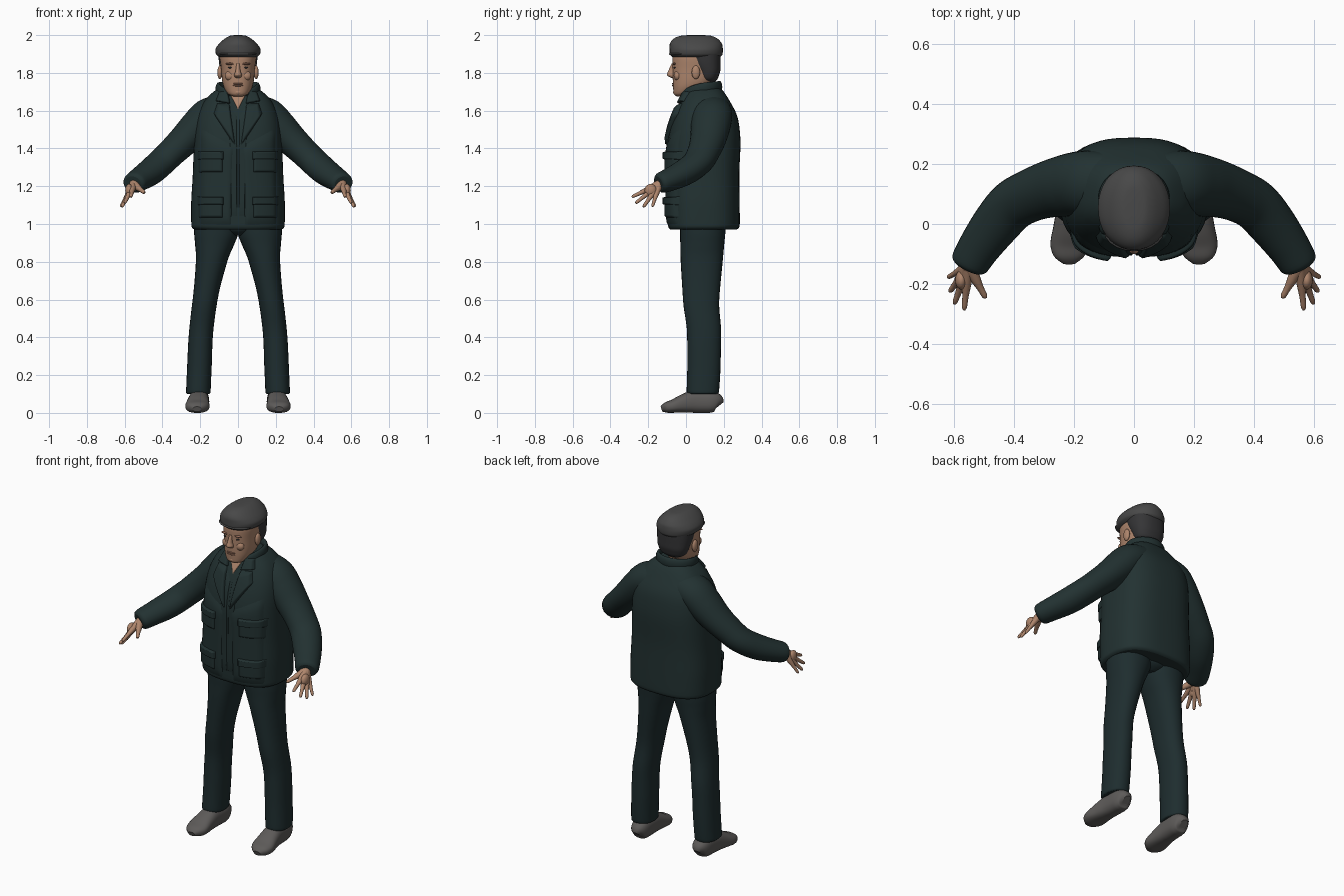
import bpy, bmesh, math
from mathutils import Vector

cube = bpy.data.objects.get("Cube")
if cube:
    bpy.data.objects.remove(cube, do_unlink=True)


def material(name, *rgb):
    mat = bpy.data.materials.new(name)
    mat.use_nodes = True
    mat.diffuse_color = (*rgb, 1)
    shader = mat.node_tree.nodes["Principled BSDF"]
    shader.inputs["Base Color"].default_value = (*rgb, 1)
    shader.inputs["Roughness"].default_value = .8
    return mat


JACKET = material("dark teal cloth", .016, .031, .031)
TROUSERS = material("dark trouser cloth", .013, .026, .028)
SKIN = material("skin", .42, .235, .15)
LIPS = material("darker skin", .3, .15, .1)
CAP = material("grey cap", .065, .065, .065)
HAIR = material("dark hair", .035, .035, .037)
SHOE = material("grey shoe leather", .11, .104, .1)
SIDES = ((1, "left"), (-1, "right"))


def finish(name, bm, mat):
    bmesh.ops.recalc_face_normals(bm, faces=bm.faces)
    for face in bm.faces:
        face.smooth = len(face.verts) < 5
    mesh = bpy.data.meshes.new(name)
    bm.to_mesh(mesh)
    bm.free()
    mesh.materials.append(mat)
    obj = bpy.data.objects.new(name, mesh)
    bpy.context.collection.objects.link(obj)
    return obj


def slope(a, b, c):
    low, high = b - a, c - b
    if low * high <= 0:
        return 0
    size = min(abs(low + high) / 2, 2 * abs(low), 2 * abs(high))
    return math.copysign(size, low)


def resample(rows, steps):
    """Smooth curve through the rows that never overshoots."""
    result = []
    last = len(rows) - 1
    for i in range(last):
        before, start, end, after = rows[max(i - 1, 0)], rows[i], rows[i + 1], rows[min(i + 2, last)]
        for k in range(steps):
            t = k / steps
            row = []
            for p, a, b, q in zip(before, start, end, after):
                m, n = slope(p, a, b), slope(a, b, q)
                h = t * t * (3 - 2 * t)
                row.append(a + (b - a) * h + m * t * (1 - t) ** 2 - n * t * t * (1 - t))
            result.append(tuple(row))
    return result + [rows[last]]


def loft(name, rows, mat, level=False, power=2.0, sides=28, steps=5, flip=1):
    """Skin over oval rings; each row is x, y, z, half width, half depth."""
    rows = resample([(flip * r[0], *r[1:]) for r in rows], steps)
    bm = bmesh.new()
    rings = []
    for i, (x, y, z, wide, deep) in enumerate(rows):
        across, along = Vector((1, 0, 0)), Vector((0, 1, 0))
        if not level:
            ahead = rows[min(i + 1, len(rows) - 1)]
            behind = rows[max(i - 1, 0)]
            tangent = (Vector(ahead[:3]) - Vector(behind[:3])).normalized()
            across = tangent.cross(Vector((0, 0, 1))).normalized()
            along = across.cross(tangent)
        ring = []
        for k in range(sides):
            angle = math.tau * k / sides
            c, s = math.cos(angle), math.sin(angle)
            u = math.copysign(abs(c) ** (2 / power), c) * wide
            v = math.copysign(abs(s) ** (2 / power), s) * deep
            ring.append(bm.verts.new(Vector((x, y, z)) + across * u + along * v))
        rings.append(ring)
    for low, high in zip(rings, rings[1:]):
        for k in range(sides):
            j = (k + 1) % sides
            bm.faces.new((low[k], low[j], high[j], high[k]))
    bm.faces.new(rings[0])
    bm.faces.new(rings[-1])
    return finish(name, bm, mat)


def ball(name, centre, size, mat):
    bm = bmesh.new()
    bmesh.ops.create_uvsphere(bm, u_segments=20, v_segments=12, radius=1)
    for v in bm.verts:
        v.co = Vector(centre) + Vector(a * b for a, b in zip(v.co, size))
    return finish(name, bm, mat)


# Jacket body: height, half width, front, back
TORSO_POWER = 2.7
profile = [(.972, .232, -.085, .27), (.99, .247, -.095, .284), (1.1, .248, -.1, .284),
           (1.25, .24, -.1, .282), (1.4, .234, -.1, .288), (1.5, .228, -.085, .284),
           (1.58, .212, -.06, .268), (1.65, .178, -.028, .232), (1.7, .13, 0, .2),
           (1.725, .09, .015, .17)]
torso = [(0, (f + b) / 2, z, w, (b - f) / 2) for z, w, f, b in profile]
loft("jacket_body", torso, JACKET, True, TORSO_POWER, 48)
sections = resample(torso, 5)


def chest_y(x, z):
    z = min(max(z, sections[0][2]), sections[-1][2])
    for low, high in zip(sections, sections[1:]):
        if z <= high[2]:
            t = (z - low[2]) / (high[2] - low[2])
            _, y, _, wide, deep = [a + (b - a) * t for a, b in zip(low, high)]
            return y - deep * max(1 - abs(x / wide) ** TORSO_POWER, 0) ** (1 / TORSO_POWER)


def panel(name, corners, mat, lift, flip=1, n=16):
    """Padded cloth piece that follows the chest; corners are x, z."""
    a, b, c, d = [Vector((flip * x, z)) for x, z in corners]
    bm = bmesh.new()
    grid = []
    for i in range(n + 1):
        row = []
        for j in range(n + 1):
            u, v = i / n, j / n
            p = a.lerp(b, u).lerp(d.lerp(c, u), v)
            edge = min(u, 1 - u, v, 1 - v)
            rise = lift * min(1, edge * 8) ** .5 - .004
            row.append(bm.verts.new((p.x, chest_y(p.x, p.y) - rise, p.y)))
        grid.append(row)
    for r, s in zip(grid, grid[1:]):
        for j in range(n):
            bm.faces.new((r[j], s[j], s[j + 1], r[j + 1]))
    return finish(name, bm, mat)


def box(x0, x1, z0, z1):
    return (x0, z0), (x1, z0), (x1, z1), (x0, z1)


# Open neck
panel("throat", ((0, 1.6), (.045, 1.69), (0, 1.71), (-.045, 1.69)), SKIN, .009)
loft("neck", [(0, .065, 1.6, .06, .06), (0, .06, 1.7, .06, .062), (0, .065, 1.8, .062, .068)], SKIN, True)

for flip, side in SIDES:
    # Jacket front, lapel, collar leaf and pockets
    panel(side + "_vest_front", ((.003, 1.02), (.036, 1.02), (.05, 1.66), (.006, 1.59)), JACKET, .009, flip)
    panel(side + "_jacket_front", ((.034, .98), (.21, .98), (.2, 1.52), (.018, 1.42)), JACKET, .014, flip)
    panel(side + "_lapel", ((.01, 1.4), (.13, 1.585), (.11, 1.64), (.045, 1.64)), JACKET, .024, flip)
    panel(side + "_collar_leaf", ((.04, 1.635), (.12, 1.65), (.1, 1.7), (.055, 1.715)), JACKET, .024, flip)
    for level, base in (("chest", 1.27), ("hip", 1.03)):
        panel(f"{side}_{level}_pocket", box(.075, .21, base, base + .1), JACKET, .024, flip)
        panel(f"{side}_{level}_flap", box(.07, .215, base + .07, base + .115), JACKET, .032, flip)

    # Sleeve
    loft(side + "_sleeve", [
        (.09, .14, 1.6, .1, .085), (.16, .137, 1.57, .108, .094), (.215, .13, 1.515, .105, .092),
        (.28, .117, 1.448, .096, .083), (.345, .095, 1.385, .088, .076), (.405, .062, 1.327, .085, .072),
        (.46, 0, 1.278, .08, .07), (.515, -.075, 1.24, .071, .062), (.55, -.133, 1.217, .063, .054),
        (.556, -.145, 1.213, .048, .04)], JACKET, flip=flip)

    # Hand
    wrist = Vector((.553, -.14, 1.212))
    ball(side + "_palm", (flip * .577, -.187, 1.178), (.02, .032, .034), SKIN)
    for finger, tip, thick in (("index", (.567, -.287, 1.143), 1), ("middle", (.6, -.267, 1.11), 1),
                               ("ring", (.615, -.226, 1.09), 1), ("little", (.621, -.178, 1.092), .9),
                               ("thumb", (.495, -.247, 1.165), 1.1)):
        path = [(*wrist.lerp(Vector(tip), t), r * thick, r * thick)
                for t, r in ((0, .022), (.4, .016), (.7, .0105), (.94, .0085), (1, .004))]
        loft(f"{side}_{finger}_finger", path, SKIN, sides=12, steps=3, flip=flip)

    # Trouser leg and shoe
    loft(side + "_trouser_leg", [
        (.11, .09, 1.03, .122, .122), (.115, .088, .95, .117, .12), (.124, .086, .89, .103, .116),
        (.14, .083, .8, .083, .111), (.174, .08, .6, .066, .096), (.196, .096, .42, .064, .09),
        (.204, .095, .25, .065, .088), (.21, .089, .11, .065, .085), (.21, .089, .1, .058, .076)],
        TROUSERS, True, 2.2, flip=flip)
    loft(side + "_shoe", [
        (.203, .18, .042, .02, .025), (.203, .165, .052, .042, .048), (.204, .12, .06, .052, .06),
        (.207, .05, .06, .053, .06), (.211, -.01, .05, .058, .05), (.215, -.065, .036, .064, .036),
        (.217, -.105, .028, .052, .028), (.217, -.13, .02, .022, .014)], SHOE, power=2.5, flip=flip)

    # Ear, brow and eye
    ball(side + "_ear", (flip * .096, .052, 1.803), (.013, .022, .036), SKIN)
    ball(side + "_brow", (flip * .04, -.062, 1.848), (.027, .009, .006), LIPS)
    ball(side + "_eye", (flip * .037, -.06, 1.828), (.016, .006, .005), HAIR)
    ball(side + "_cheek", (flip * .042, -.045, 1.785), (.028, .02, .026), SKIN)

# Seat of the trousers
loft("trouser_seat", [(0, .09, .94, .04, .07), (0, .09, .97, .13, .11), (0, .09, 1.04, .22, .12)], TROUSERS, True)

# Collar standing around the neck
half = [(.05, -.012, 1.672), (.09, .03, 1.698), (.105, .09, 1.715), (.075, .15, 1.722)]
ring = half + [(0, .178, 1.725)] + [(-x, y, z) for x, y, z in reversed(half)]
loft("collar", [(*p, .014, .032) for p in ring], JACKET)

# Head and face
loft("head", [
    (0, -.025, 1.676, .025, .025), (0, -.01, 1.688, .052, .054), (0, .018, 1.72, .073, .086),
    (0, .04, 1.76, .084, .11), (0, .05, 1.82, .089, .121), (0, .055, 1.88, .095, .127),
    (0, .055, 1.93, .08, .1)], SKIN, True, 2.3, 36)
loft("nose", [(0, -.068, 1.85, .008, .008), (0, -.075, 1.81, .013, .019), (0, -.077, 1.79, .02, .024),
              (0, -.072, 1.778, .017, .015), (0, -.068, 1.772, .006, .005)], SKIN, True, sides=16)
ball("chin", (0, -.048, 1.698), (.03, .02, .018), SKIN)
for name, z in (("upper_lip", 1.743), ("lower_lip", 1.733)):
    ball(name, (0, -.066, z), (.027, .008, .005), LIPS)

# Hair
loft("hair", [
    (0, .12, 1.752, .05, .03), (0, .117, 1.768, .076, .05), (0, .117, 1.8, .09, .062),
    (0, .103, 1.85, .1, .08), (0, .09, 1.9, .104, .094)], HAIR, True, 2.3, 36)

# Flat cap
loft("cap_crown", [
    (0, .055, 1.884, .1, .126), (0, .054, 1.898, .116, .139), (0, .054, 1.92, .12, .141),
    (0, .053, 1.945, .108, .14), (0, .051, 1.97, .084, .128), (0, .051, 1.988, .06, .105),
    (0, .053, 1.998, .036, .07), (0, .053, 2, .012, .03)], CAP, True, 2.1, 36)
ball("cap_peak", (0, -.025, 1.9), (.1, .066, .014), CAP)
